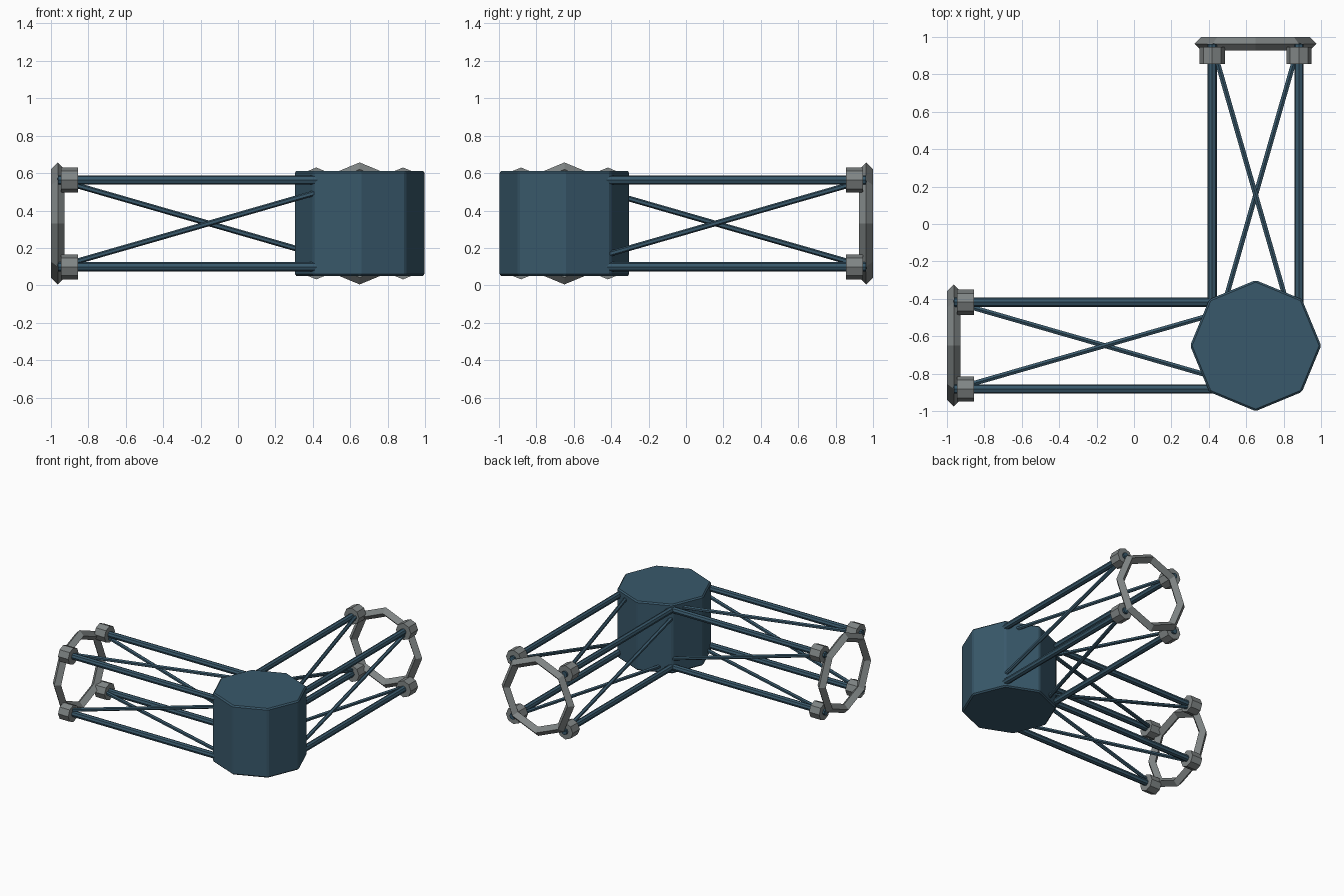
import bpy
import bmesh
from mathutils import Vector, Matrix

if "Cube" in bpy.data.objects:
    bpy.data.objects.remove(bpy.data.objects["Cube"])

HUB = Vector((0.65, -0.65, 0.331))
LENGTH, HALF = 1.612, 0.232   # hub centre to ring, half spacing of rods


def material(name, rgb):
    m = bpy.data.materials.new(name)
    m.diffuse_color = (*rgb, 1)
    m.use_nodes = True
    m.node_tree.nodes["Principled BSDF"].inputs["Base Color"].default_value = m.diffuse_color
    return m


BLUE = material("slate blue", (0.040, 0.098, 0.145))
GREY = material("steel grey", (0.215, 0.235, 0.235))


def finish(name, bm, mat):
    mesh = bpy.data.meshes.new(name)
    bm.to_mesh(mesh)
    bm.free()
    mesh.materials.append(mat)
    ob = bpy.data.objects.new(name, mesh)
    bpy.context.collection.objects.link(ob)
    return ob


def rod(bm, a, b, radius, sides):
    d = b - a
    rot = d.to_track_quat('Z', 'Y').to_matrix().to_4x4()
    bmesh.ops.create_cone(bm, cap_ends=True, segments=sides, radius1=radius, radius2=radius,
                          depth=d.length, matrix=Matrix.Translation((a + b) / 2) @ rot)


# Octagonal hub
bm = bmesh.new()
bmesh.ops.create_cone(bm, cap_ends=True, segments=8, radius1=0.35, radius2=0.35, depth=0.56,
                      matrix=Matrix.Translation(HUB))
hub = finish("hub", bm, BLUE)
bev = hub.modifiers.new("edge chamfer", 'BEVEL')
bev.width, bev.segments = 0.01, 1

# Two truss arms, each a quarter turn apart
for side, axis, across in (("left", Vector((-1, 0, 0)), Vector((0, 1, 0))),
                           ("back", Vector((0, 1, 0)), Vector((1, 0, 0)))):
    def at(dist, corner):
        v, w = corner
        return HUB + axis * dist + across * (v * HALF) + Vector((0, 0, w * HALF))

    corners = [(-1, -1), (-1, 1), (1, 1), (1, -1)]
    rods, braces, sockets = bmesh.new(), bmesh.new(), bmesh.new()
    for i, c in enumerate(corners):
        rod(rods, at(0.1, c), at(LENGTH, c), 0.025, 8)
        # one brace per face, winding round the arm
        rod(braces, at(0, corners[(i + 1) % 4]), at(LENGTH, c), 0.015, 6)
        rod(sockets, at(1.506, c), at(1.597, c), 0.067, 8)
    finish(side + "_rods", rods, BLUE)
    finish(side + "_braces", braces, BLUE)
    finish(side + "_sockets", sockets, GREY)

    # End ring with a diamond section
    bpy.ops.mesh.primitive_torus_add(major_segments=8, minor_segments=4, major_radius=0.289,
                                     minor_radius=0.037, location=HUB + axis * 1.613,
                                     rotation=axis.to_track_quat('Z', 'Y').to_euler())
    ring = bpy.context.object
    ring.name = side + "_end_ring"
    ring.data.materials.clear()
    ring.data.materials.append(GREY)
    ring.data.shade_flat()
